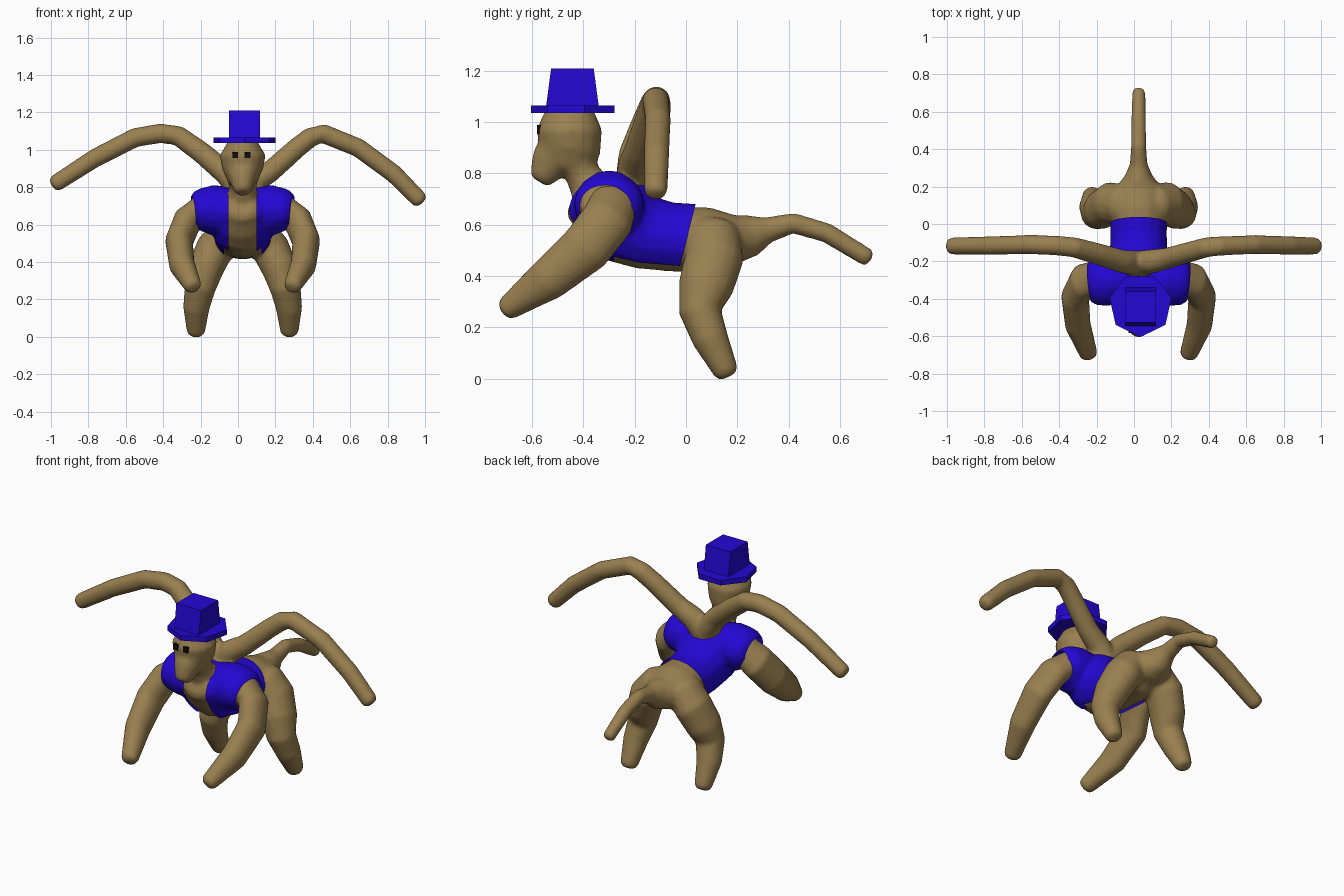
import bpy, bmesh, math
from mathutils import Vector

if "Cube" in bpy.data.objects:
    bpy.data.objects.remove(bpy.data.objects["Cube"])

CX = 0.025  # centre line of the figure
SIDES = 16


def material(name, rgb):
    m = bpy.data.materials.new(name)
    m.diffuse_color = (*rgb, 1)
    m.use_nodes = True
    m.node_tree.nodes["Principled BSDF"].inputs["Base Color"].default_value = m.diffuse_color
    return m


FUR = material("fur", (0.32, 0.215, 0.08))
BLUE = material("blue_cloth", (0.018, 0.002, 0.66))
BLACK = material("black", (0.005, 0.005, 0.005))


def loft(bm, path, ref=(1, 0, 0), grow=0.003):
    """Rounded tube through (x, y, z, r_side, r_up) points."""
    pts = [Vector(p[:3]) + Vector((CX, 0, 0)) for p in path]
    rad = [(p[3] + grow, p[-1] + grow) for p in path]
    n = len(pts)
    stations = []
    for i in range(n):
        t = (pts[min(i + 1, n - 1)] - pts[max(i - 1, 0)]).normalized()
        cap = min(rad[i])
        a, b = rad[i]
        rings = [(0, 1)]
        if i == 0:
            rings = [(-0.5, 0.55), (-0.3, 0.85), (0, 1)]
        if i == n - 1:
            rings = [(0, 1), (0.3, 0.85), (0.5, 0.55)]
        stations += [(pts[i] + t * cap * d, t, a * s, b * s) for d, s in rings]
    loops = []
    for c, t, a, b in stations:
        u = Vector(ref)
        u = (u - t * u.dot(t)).normalized()
        v = t.cross(u)
        loops.append([bm.verts.new(c + u * a * math.cos(k * math.tau / SIDES)
                                   + v * b * math.sin(k * math.tau / SIDES))
                      for k in range(SIDES)])
    for l0, l1 in zip(loops, loops[1:]):
        for k in range(SIDES):
            j = (k + 1) % SIDES
            bm.faces.new((l0[k], l0[j], l1[j], l1[k]))
    bm.faces.new(loops[0][::-1])
    bm.faces.new(loops[-1])


def both(path):
    """The path and its mirror image."""
    return [path, [(-p[0], *p[1:]) for p in path]]


def finish(bm, name, mat, smooth=False):
    bmesh.ops.recalc_face_normals(bm, faces=bm.faces[:])
    me = bpy.data.meshes.new(name)
    bm.to_mesh(me)
    bm.free()
    me.materials.append(mat)
    ob = bpy.data.objects.new(name, me)
    bpy.context.collection.objects.link(ob)
    if smooth:
        me.polygons.foreach_set("use_smooth", [True] * len(me.polygons))
    return ob


def fuse(ob, voxel, repeat):
    """Blend overlapping tubes into a single skin."""
    r = ob.modifiers.new("fuse", 'REMESH')
    r.mode = 'VOXEL'
    r.voxel_size = voxel
    r.use_smooth_shade = True
    s = ob.modifiers.new("soften", 'SMOOTH')
    s.factor = 0.5
    s.iterations = repeat


torso = [(0, 0.18, 0.555, 0.12, 0.09), (0, 0.10, 0.54, 0.145, 0.125),
         (0, -0.05, 0.545, 0.135, 0.125), (0, -0.15, 0.56, 0.14, 0.135),
         (0, -0.25, 0.615, 0.165, 0.165), (0, -0.34, 0.655, 0.15, 0.135),
         (0, -0.405, 0.68, 0.11, 0.085)]
shoulder = [(0.08, -0.30, 0.67, 0.11, 0.11), (0.17, -0.30, 0.68, 0.118, 0.11),
            (0.225, -0.30, 0.68, 0.115, 0.095)]
arm = [(0.21, -0.28, 0.69, 0.07, 0.09), (0.295, -0.305, 0.62, 0.075, 0.10),
       (0.34, -0.39, 0.51, 0.072, 0.098), (0.325, -0.54, 0.385, 0.066, 0.081),
       (0.268, -0.695, 0.275, 0.046, 0.045)]
leg = [(0.08, 0.10, 0.55, 0.10, 0.11), (0.15, 0.11, 0.47, 0.10, 0.112),
       (0.20, 0.078, 0.36, 0.093, 0.105), (0.228, 0.055, 0.26, 0.08, 0.08),
       (0.248, 0.095, 0.155, 0.068, 0.068), (0.25, 0.155, 0.03, 0.047, 0.047)]
tail = [(0, 0.13, 0.54, 0.16, 0.10), (0, 0.20, 0.545, 0.115, 0.09),
        (0, 0.26, 0.56, 0.07, 0.078), (0, 0.32, 0.58, 0.045, 0.048),
        (0, 0.42, 0.606, 0.038), (0, 0.55, 0.568, 0.036), (0, 0.706, 0.473, 0.033)]
head = [(0, -0.455, 1.03, 0.085, 0.10), (0, -0.455, 0.97, 0.12, 0.125),
        (0, -0.455, 0.90, 0.108, 0.12), (0, -0.475, 0.85, 0.085, 0.122)]
muzzle = [(0, -0.49, 0.90, 0.09, 0.08), (0, -0.53, 0.84, 0.068, 0.076),
          (0, -0.56, 0.79, 0.048, 0.05)]
neck = [(0, -0.44, 0.88, 0.085, 0.09), (0, -0.405, 0.80, 0.07, 0.065),
        (0, -0.345, 0.70, 0.09, 0.09)]
right_wing = [(0, -0.21, 0.76, 0.065), (0.07, -0.20, 0.835, 0.062),
              (0.15, -0.185, 0.885, 0.055), (0.29, -0.145, 1.01, 0.052),
              (0.36, -0.125, 1.065, 0.051), (0.43, -0.118, 1.087, 0.049),
              (0.62, -0.11, 1.01, 0.048), (0.81, -0.115, 0.87, 0.047),
              (0.945, -0.118, 0.733, 0.043)]
left_wing = [(0, -0.21, 0.76, 0.065), (-0.09, -0.20, 0.875, 0.06),
             (-0.22, -0.16, 0.985, 0.055), (-0.345, -0.125, 1.075, 0.051),
             (-0.44, -0.115, 1.088, 0.05), (-0.575, -0.11, 1.065, 0.049),
             (-0.79, -0.115, 0.955, 0.047), (-1.0, -0.118, 0.82, 0.043)]

# furry body with limbs, tail, head and wings
bm = bmesh.new()
for p in [torso, tail, head, muzzle, neck, *both(arm), *both(leg), *both(shoulder)]:
    loft(bm, p)
for p in (right_wing, left_wing):
    loft(bm, p, ref=(0, 1, 0))
body = finish(bm, "body", FUR)
fuse(body, 0.012, 5)

# vest: inflated torso and sleeves, trimmed at the waist, cuffs and front opening
bm = bmesh.new()
loft(bm, torso, grow=0.016)
for p in both(shoulder):
    loft(bm, p, ref=(0, 1, 0), grow=0.02)
    loft(bm, p, grow=0.018)
shell = finish(bm, "vest_form", BLUE)
fuse(shell, 0.012, 6)
bpy.context.view_layer.update()
me = bpy.data.meshes.new_from_object(
    shell.evaluated_get(bpy.context.evaluated_depsgraph_get()))
bpy.data.objects.remove(shell)
bm = bmesh.new()
bm.from_mesh(me)


def cut(co, no, clear=False):
    bmesh.ops.bisect_plane(bm, geom=bm.verts[:] + bm.edges[:] + bm.faces[:],
                           plane_co=co, plane_no=no, clear_outer=clear)


cut((0, 0.035, 0.67), (0, 1, -0.25), True)
for s in (-1, 1):
    cut((CX + s * 0.268, -0.30, 0.70), (s, -0.1, -0.12), True)
    cut((CX + s * 0.075, 0, 0), (s, 0, 0))
    cut((CX + s * 0.10, 0, 0), (s, 0, 0))
cut((0, -0.28, 0), (0, 1, 0))
opening = []
for f in bm.faces:
    c = f.calc_center_median()
    half = 0.10 if c.y > -0.28 else 0.075
    if abs(c.x - CX) < half and (c.y < -0.36 or c.z < 0.58):
        opening.append(f)
bmesh.ops.delete(bm, geom=opening, context='FACES')
finish(bm, "vest", BLUE, smooth=True)

# hat brim: seven-sided plate
bm = bmesh.new()
rim = [(CX + 0.01 + 0.17 * math.cos(a), -0.433 + 0.171 * math.sin(a))
       for a in (-math.pi / 2 + k * math.tau / 7 for k in range(7))]
for z in (1.035, 1.066):
    for x, y in rim:
        bm.verts.new((x, y, z))
bmesh.ops.convex_hull(bm, input=bm.verts[:])
finish(bm, "hat_brim", BLUE)

# hat crown: block that narrows upward from the side
bm = bmesh.new()
bmesh.ops.create_cube(bm, size=2)
for v in bm.verts:
    depth = 0.083 if v.co.z > 0 else 0.103
    v.co = Vector((CX + 0.01 + v.co.x * 0.083, -0.443 + v.co.y * depth,
                   1.135 + v.co.z * 0.075))
finish(bm, "hat_crown", BLUE)

# eyes: small square blocks set into the face
for side, s in (("left", -1), ("right", 1)):
    bm = bmesh.new()
    bmesh.ops.create_cube(bm, size=1)
    for v in bm.verts:
        v.co = Vector((CX - 0.007 + s * 0.033 + v.co.x * 0.03,
                       -0.562 + v.co.y * 0.04, 0.972 + v.co.z * 0.034))
    finish(bm, side + "_eye", BLACK)
